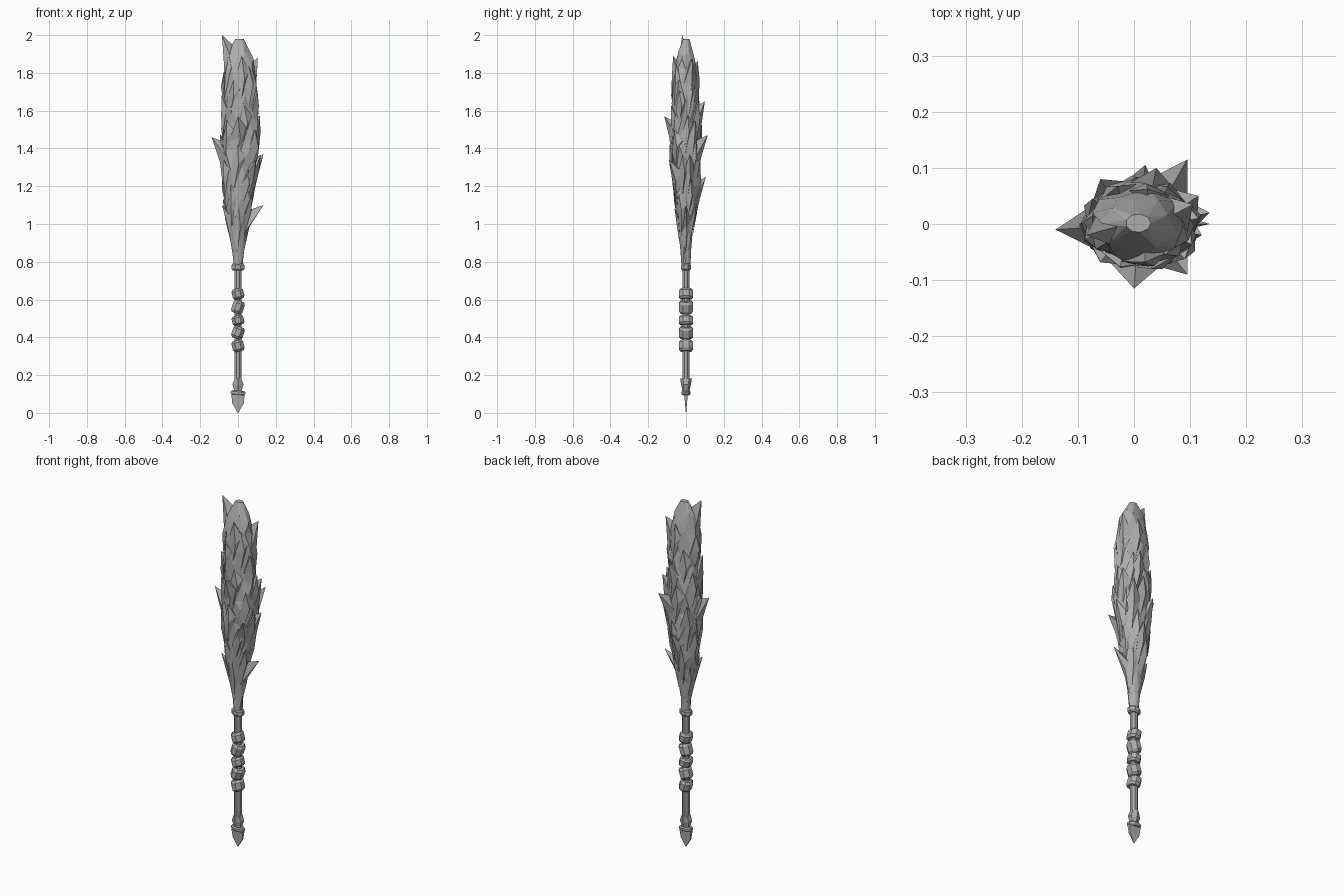
import bpy, bmesh, math, random
from mathutils import Vector, Matrix

random.seed(7)
cube = bpy.data.objects.get("Cube")
if cube:
    bpy.data.objects.remove(cube, do_unlink=True)

stone = bpy.data.materials.new("grey stone")
stone.use_nodes = True
GREY = (0.42, 0.42, 0.42, 1)
stone.diffuse_color = GREY
stone.node_tree.nodes["Principled BSDF"].inputs["Base Color"].default_value = GREY


def finish(name, bm):
    bmesh.ops.recalc_face_normals(bm, faces=bm.faces)
    mesh = bpy.data.meshes.new(name)
    bm.to_mesh(mesh)
    bm.free()
    mesh.materials.append(stone)
    obj = bpy.data.objects.new(name, mesh)
    bpy.context.collection.objects.link(obj)
    return obj


def stack(name, rings, sides=8, tilt=0.0):
    """Loft elliptical rings (z, radius x, radius y), then tilt about the middle."""
    bm = bmesh.new()
    loops = []
    for z, rx, ry in rings:
        loops.append([bm.verts.new((rx * math.cos(a), ry * math.sin(a), z))
                      for a in ((i + 0.5) * math.tau / sides for i in range(sides))])
    for low, high in zip(loops, loops[1:]):
        for i in range(sides):
            j = (i + 1) % sides
            bm.faces.new((low[i], low[j], high[j], high[i]))
    bm.faces.new(loops[0])
    bm.faces.new(loops[-1])
    if tilt:
        mid = Vector((0, 0, (rings[0][0] + rings[-1][0]) / 2))
        bmesh.ops.rotate(bm, verts=bm.verts, cent=mid, matrix=Matrix.Rotation(tilt, 3, 'Y'))
    return finish(name, bm)


# Head outline: height, left, right, front, back
OUTLINE = [(0.78, -0.024, 0.024, -0.024, 0.024), (0.88, -0.036, 0.036, -0.032, 0.032),
           (1.00, -0.06, 0.058, -0.047, 0.047), (1.10, -0.08, 0.076, -0.062, 0.066),
           (1.25, -0.083, 0.1, -0.08, 0.08), (1.40, -0.094, 0.118, -0.083, 0.08),
           (1.55, -0.088, 0.11, -0.08, 0.078), (1.75, -0.083, 0.1, -0.075, 0.068),
           (1.87, -0.07, 0.09, -0.06, 0.057), (1.95, -0.045, 0.05, -0.035, 0.038),
           (1.98, -0.015, 0.03, -0.015, 0.018)]


def outline(z):
    for a, b in zip(OUTLINE, OUTLINE[1:]):
        if z <= b[0]:
            t = max(0, (z - a[0]) / (b[0] - a[0]))
            return [p + (q - p) * t for p, q in zip(a[1:], b[1:])]
    return OUTLINE[-1][1:]


def surface(angle, z, scale=1.0):
    left, right, front, back = outline(z)
    return Vector(((left + right) / 2 + scale * (right - left) / 2 * math.cos(angle),
                   (front + back) / 2 + scale * (back - front) / 2 * math.sin(angle), z))


# Craggy core with staggered, jittered facets
bm = bmesh.new()
SIDES, ROWS = 9, 15
rows = []
for k in range(ROWS):
    z = 0.78 + 1.2 * k / (ROWS - 1)
    edge = k in (0, ROWS - 1)
    row = []
    for i in range(SIDES):
        a = (i + k * 0.5) * math.tau / SIDES
        dz = 0 if edge else random.uniform(-0.025, 0.025)
        row.append(bm.verts.new(surface(a, z + dz, 1 if edge else random.uniform(0.83, 1.03))))
    rows.append(row)
for low, high in zip(rows, rows[1:]):
    for i in range(SIDES):
        j = (i + 1) % SIDES
        bm.faces.new((low[i], low[j], high[i]))
        bm.faces.new((low[j], high[j], high[i]))
bm.faces.new(rows[0])
bm.faces.new(rows[-1])
finish("head_core", bm)


def shard(bm, tip, length, spread):
    """A pointed flake rising out of the core to its tip."""
    tip = Vector(tip)
    left, right, front, back = outline(tip.z)
    a = math.atan2(tip.y - (front + back) / 2, tip.x - (left + right) / 2)
    z0, zm = tip.z - length, tip.z - length * 0.45
    base = bm.verts.new(surface(a - 0.15, max(z0, 0.8), 0.93))
    side_a = bm.verts.new(surface(a - spread, zm - 0.02, 0.95))
    side_b = bm.verts.new(surface(a + spread, zm + 0.04, 0.95))
    ridge = bm.verts.new(surface(a + 0.1, zm, 1.08))
    inner = bm.verts.new(surface(a, min(tip.z - 0.03, 1.95), 0.7))
    top = bm.verts.new(tip)
    for f in ((base, side_a, ridge), (base, ridge, side_b), (ridge, side_a, top),
              (side_b, ridge, top), (side_a, inner, top), (inner, side_b, top),
              (side_a, base, inner), (base, side_b, inner)):
        bm.faces.new(f)


# Large jutting flakes
bm = bmesh.new()
for tip, length in (((-0.085, -0.02, 2.0), 0.34), ((0.135, 0.0, 1.1), 0.26),
                    ((-0.14, -0.01, 1.46), 0.3), ((0.135, 0.02, 1.37), 0.27),
                    ((0.0, -0.115, 1.57), 0.25), ((0.095, 0.115, 1.47), 0.3),
                    ((0.095, -0.09, 1.34), 0.24), ((0.105, 0.035, 1.88), 0.3),
                    ((0.04, 0.1, 1.65), 0.26), ((0.02, 0.105, 1.25), 0.24),
                    ((0.115, 0.05, 1.55), 0.26), ((-0.085, -0.03, 1.1), 0.22),
                    ((0.02, -0.068, 1.89), 0.27), ((-0.06, 0.08, 1.42), 0.28)):
    shard(bm, tip, length, 0.55)
finish("large_flakes", bm)

# Overlapping smaller flakes in a spiral
bm = bmesh.new()
for k in range(34):
    z = 1.03 + 0.86 * k / 33
    shard(bm, surface(k * 2.4, z, random.uniform(1.0, 1.12)), random.uniform(0.17, 0.25), 0.45)
finish("small_flakes", bm)

# Handle with collar
stack("handle", [(0.14, 0.02, 0.02), (0.8, 0.02, 0.02)])
stack("collar", [(0.755, 0.03, 0.022), (0.762, 0.037, 0.028),
                 (0.783, 0.037, 0.028), (0.79, 0.03, 0.022)])

# Grip wraps, leaning alternately
for n, (z, half) in enumerate(((0.355, 0.03), (0.425, 0.032), (0.49, 0.025),
                               (0.56, 0.034), (0.63, 0.028))):
    stack("grip_wrap_%d" % (n + 1),
          [(z - half, 0.025, 0.03), (z - half * 0.6, 0.034, 0.041),
           (z + half * 0.6, 0.034, 0.041), (z + half, 0.025, 0.03)],
          tilt=math.radians(18 if n % 2 else -14))

# Pommel: flared socket, ring and flat pointed tip
stack("pommel_socket", [(0.1, 0.02, 0.017), (0.125, 0.025, 0.02),
                        (0.15, 0.034, 0.026), (0.182, 0.02, 0.031)], sides=6)
stack("pommel_ring", [(0.095, 0.036, 0.02), (0.102, 0.042, 0.025),
                      (0.112, 0.042, 0.025), (0.118, 0.034, 0.02)], tilt=0.08)
stack("pommel_tip", [(0.0, 0.003, 0.001), (0.02, 0.018, 0.004),
                     (0.05, 0.043, 0.007), (0.1, 0.05, 0.014)], sides=4).rotation_euler.z = 0
